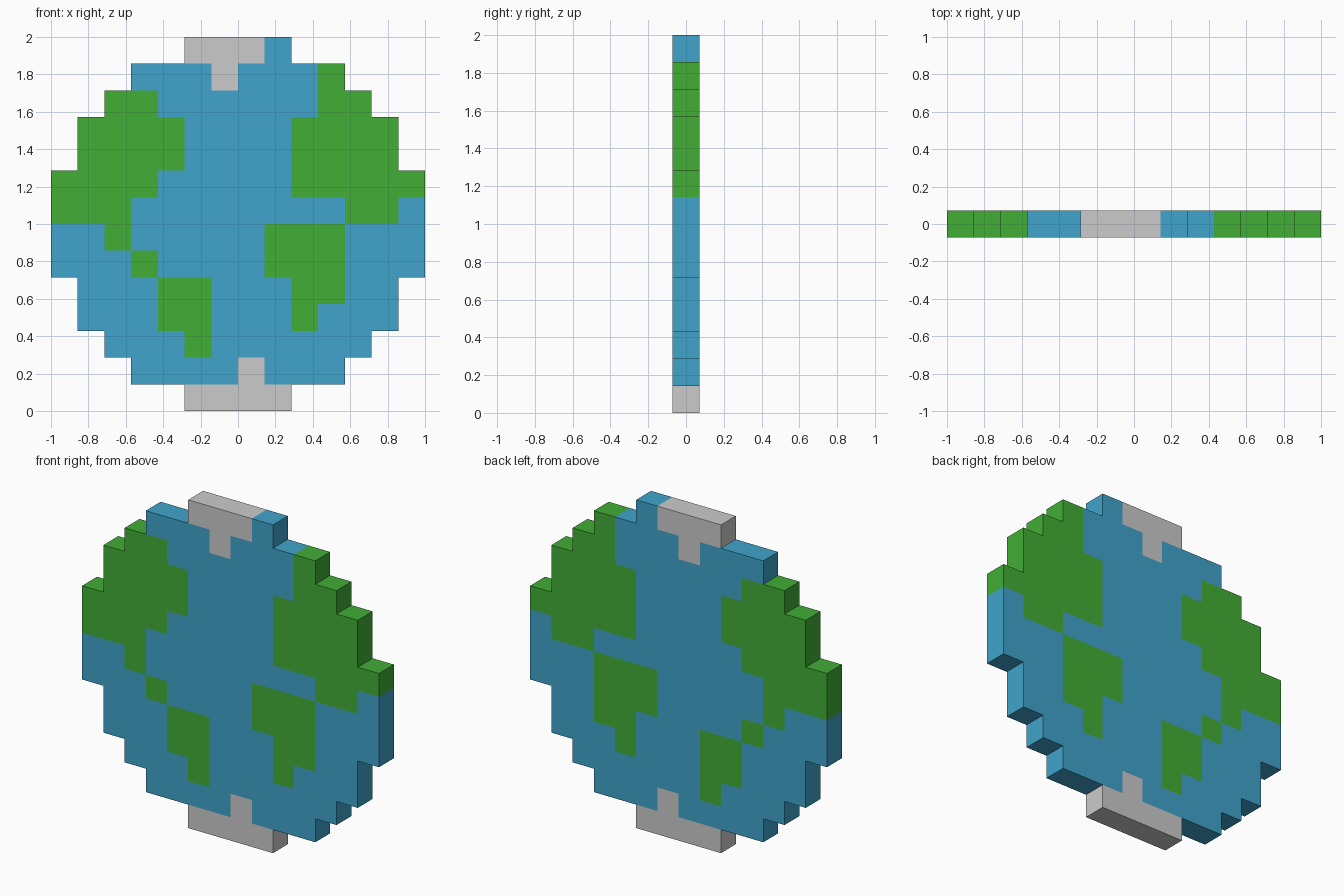
import bpy, bmesh

if "Cube" in bpy.data.objects:
    bpy.data.objects.remove(bpy.data.objects["Cube"])

CELL = 1 / 7          # 14 x 14 blocks over 2 units
HALF = CELL / 2       # half the slab thickness

# Front view, top row first: o = ocean, l = land, i = ice
ROWS = [
    ".....iiio.....",
    "...oooioool...",
    "..lloooooooo..".replace("oooooooo", "ooooooll"),
    ".lllloooollll.",
    ".lllloooollll.",
    "llllooooolllll",
    "llloooooooollo",
    "oolooooolllooo",
    "oooloooolllooo",
    ".ooollooolloo.",
    ".oooooooooooo.".replace("oooooooooooo", "ooollooolooo"),
    "..oooloooooo..",
    "...ooooiooo...",
    ".....iiii.....",
]


def cell(r, c):
    return ROWS[r][c] if 0 <= r < 14 and 0 <= c < 14 else "."


def build(name, key, color=None):
    bm = bmesh.new()
    for r in range(14):
        for c in range(14):
            if cell(r, c) != key:
                continue
            x0, z0 = -1 + c * CELL, 2 - (r + 1) * CELL
            x1, z1 = x0 + CELL, z0 + CELL
            ring = [(x0, z0), (x1, z0), (x1, z1), (x0, z1)]
            front = [bm.verts.new((x, -HALF, z)) for x, z in ring]
            back = [bm.verts.new((x, HALF, z)) for x, z in ring]
            bm.faces.new(front)
            bm.faces.new(back[::-1])
            # outer walls only where the neighbouring block is empty
            for i, (dr, dc) in enumerate([(1, 0), (0, 1), (-1, 0), (0, -1)]):
                if cell(r + dr, c + dc) == ".":
                    j = (i + 1) % 4
                    bm.faces.new((front[j], front[i], back[i], back[j]))
    bmesh.ops.remove_doubles(bm, verts=bm.verts[:], dist=1e-4)
    mesh = bpy.data.meshes.new(name)
    bm.to_mesh(mesh)
    bm.free()
    if color:
        mat = bpy.data.materials.new(name)
        mat.diffuse_color = (*color, 1)
        mat.use_nodes = True
        mat.node_tree.nodes["Principled BSDF"].inputs["Base Color"].default_value = mat.diffuse_color
        mesh.materials.append(mat)
    bpy.context.collection.objects.link(bpy.data.objects.new(name, mesh))


# Water, continents and polar caps of the blocky globe
build("ocean", "o", (0.051, 0.371, 0.604))
build("land", "l", (0.053, 0.423, 0.036))
build("ice_caps", "i")
